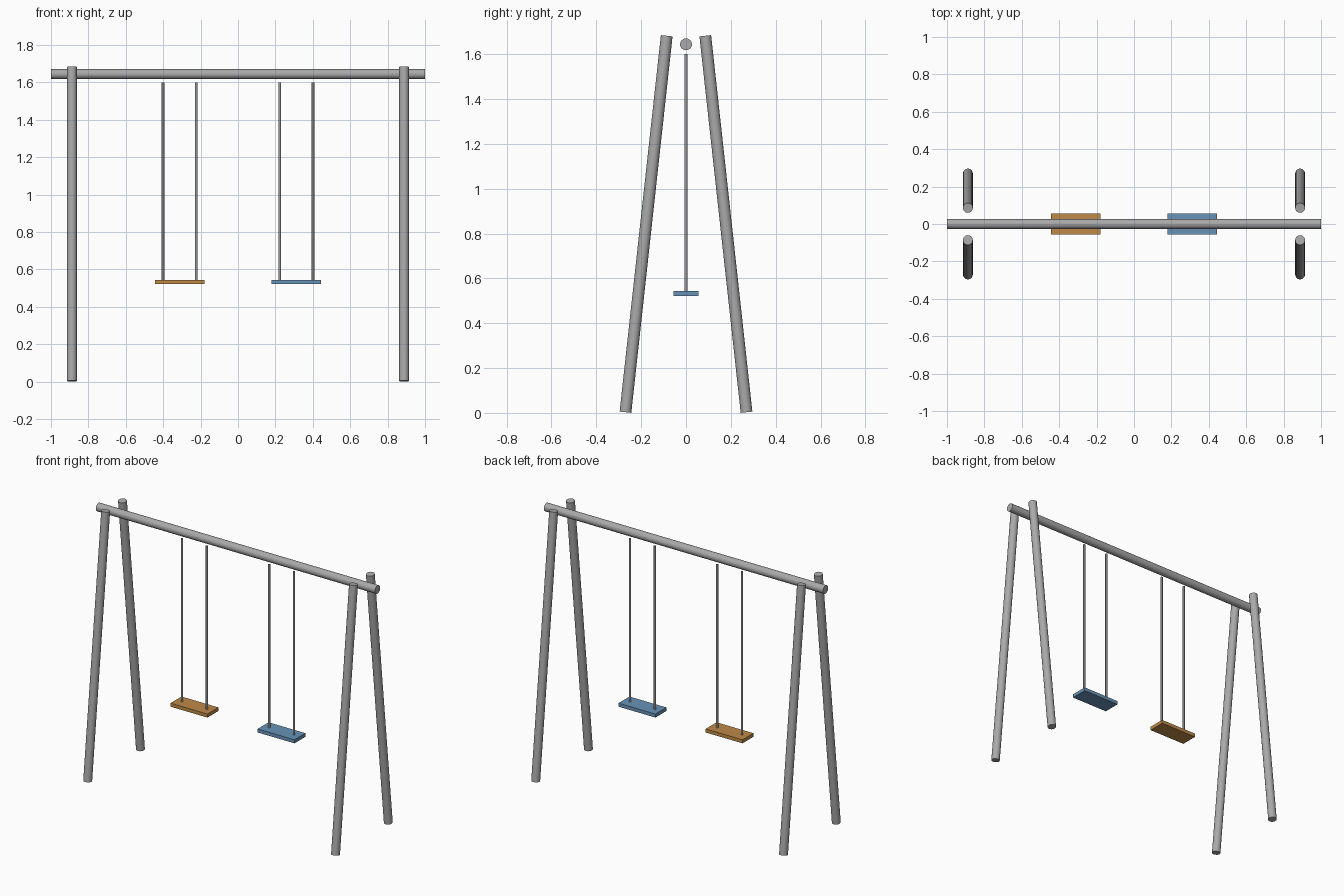
import bpy, math
from mathutils import Vector

if "Cube" in bpy.data.objects:
    bpy.data.objects.remove(bpy.data.objects["Cube"])


def paint(name, color):
    mat = bpy.data.materials.new(name)
    mat.diffuse_color = color
    mat.use_nodes = True
    mat.node_tree.nodes["Principled BSDF"].inputs["Base Color"].default_value = mat.diffuse_color
    return mat


STEEL = paint("steel_grey", (0.40, 0.40, 0.40, 1))
ROPE = paint("rope_grey", (0.32, 0.32, 0.32, 1))


def rod(name, a, b, radius, mat, sides=24):
    """Cylinder between two points."""
    a, b = Vector(a), Vector(b)
    d = b - a
    bpy.ops.mesh.primitive_cylinder_add(vertices=sides, radius=radius,
                                        depth=d.length, location=(a + b) / 2)
    ob = bpy.context.object
    ob.name = name
    ob.rotation_euler = d.to_track_quat('Z', 'Y').to_euler()
    ob.data.materials.append(mat)
    bpy.ops.object.shade_smooth_by_angle(angle=math.radians(30))
    return ob


def box(name, center, size, mat):
    bpy.ops.mesh.primitive_cube_add(size=1, location=center)
    ob = bpy.context.object
    ob.name = name
    ob.scale = size
    ob.data.materials.append(mat)
    return ob


# top beam
rod("top_beam", (-1, 0, 1.644), (1, 0, 1.644), 0.0265, STEEL)

# four splayed legs
for sx, side in ((-1, "left"), (1, "right")):
    for sy, end in ((-1, "front"), (1, "back")):
        rod(f"{end}_{side}_leg", (sx * 0.888, sy * 0.27, 0.003),
            (sx * 0.888, sy * 0.086, 1.682), 0.0262, STEEL)

# two swings, each a seat on two hanging rods
swings = ((-0.312, "left", paint("orange_paint", (0.52, 0.255, 0.065, 1))),
          (0.312, "right", paint("blue_paint", (0.14, 0.29, 0.48, 1))))
for x, side, mat in swings:
    box(f"{side}_seat", (x, 0, 0.532), (0.264, 0.112, 0.023), mat)
    for i, dx in enumerate((-0.089, 0.089)):
        rod(f"{side}_swing_rope_{i + 1}", (x + dx, 0, 0.54),
            (x + dx, 0, 1.6), 0.007, ROPE, 12)
